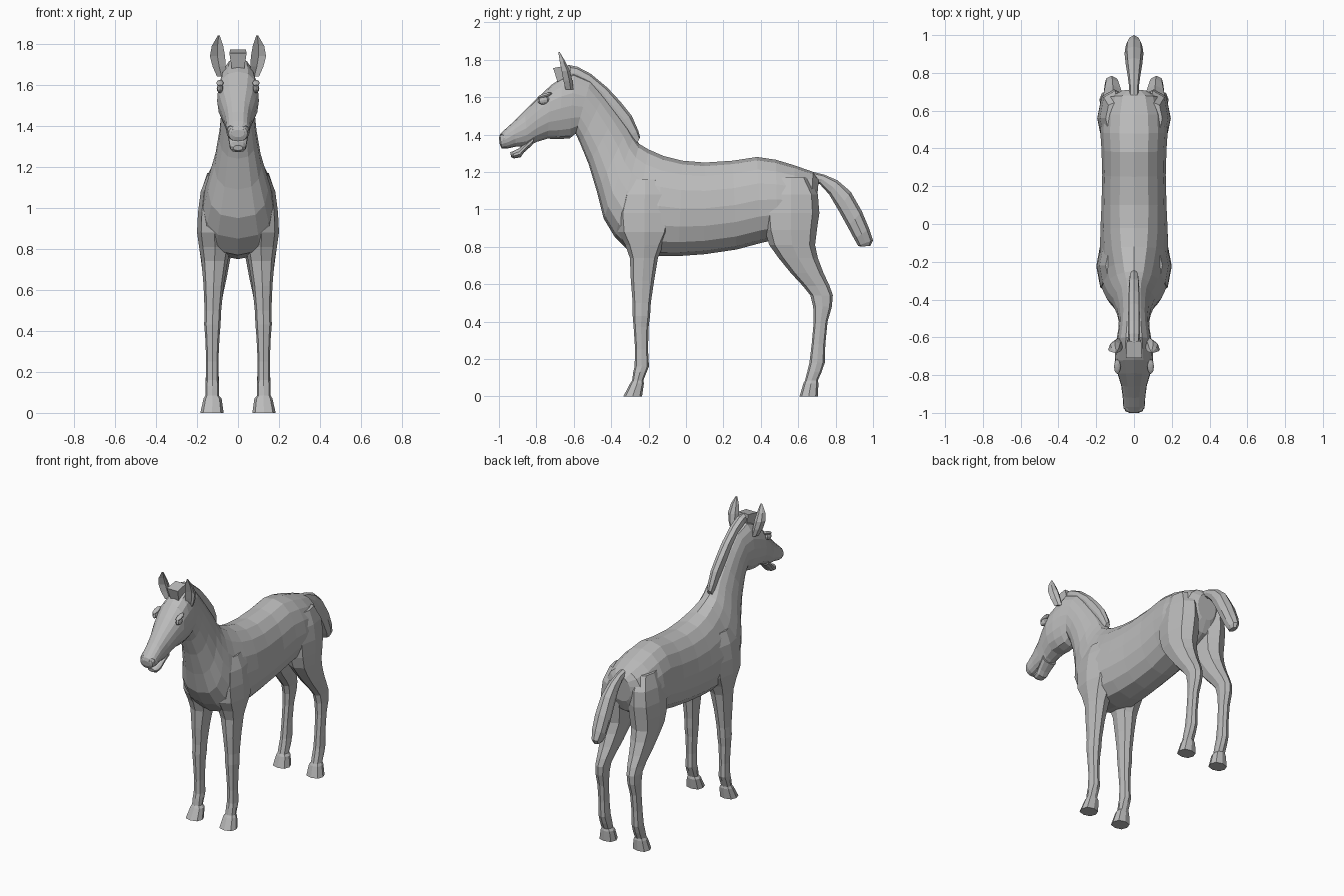
import bpy, bmesh, math
from mathutils import Vector, Matrix

coat = bpy.data.materials.new("grey_coat")
coat.diffuse_color = (0.5, 0.5, 0.5, 1)


def finish(name, bm):
    bmesh.ops.recalc_face_normals(bm, faces=bm.faces)
    me = bpy.data.meshes.new(name)
    bm.to_mesh(me)
    bm.free()
    me.materials.append(coat)
    ob = bpy.data.objects.new(name, me)
    bpy.context.collection.objects.link(ob)
    return ob


def loft(name, rings):
    """Skin a list of closed rings and cap both ends."""
    bm = bmesh.new()
    vs = [[bm.verts.new(p) for p in r] for r in rings]
    n = len(rings[0])
    for a, b in zip(vs, vs[1:]):
        for i in range(n):
            j = (i + 1) % n
            bm.faces.new((a[i], a[j], b[j], b[i]))
    bm.faces.new(vs[0])
    bm.faces.new(vs[-1])
    return finish(name, bm)


def power(v, p):
    return math.copysign(abs(v) ** p, v)


def upright(sections, n=16, p=0.8):
    """Rings from (top y, top z, bottom y, bottom z, half width, low bias)."""
    rings = []
    for ty, tz, by, bz, w, bias in sections:
        ring = []
        for i in range(n):
            a = 2 * math.pi * i / n
            c, s = math.cos(a), math.sin(a)
            x = w * power(s, p) * (1 - bias * c)
            ring.append((x, (ty + by) / 2 + (ty - by) / 2 * c,
                         (tz + bz) / 2 + (tz - bz) / 2 * c))
        rings.append(ring)
    return rings


def level(sections, side, n=8, p=0.8):
    """Rings from (z, y min, y max, x min, x max)."""
    rings = []
    for z, y0, y1, x0, x1 in sections:
        ring = []
        for i in range(n):
            a = 2 * math.pi * i / n
            ring.append((side * ((x0 + x1) / 2 + (x1 - x0) / 2 * power(math.cos(a), p)),
                         (y0 + y1) / 2 + (y1 - y0) / 2 * power(math.sin(a), p), z))
        rings.append(ring)
    return rings


# Rump, barrel, chest, neck and head as one skin
loft("body_neck_head", upright([
    (0.71, 1.16, 0.695, 0.99, 0.07, 0),
    (0.68, 1.20, 0.66, 0.91, 0.135, 0.05),
    (0.58, 1.235, 0.58, 0.86, 0.172, 0.08),
    (0.48, 1.265, 0.49, 0.84, 0.178, 0.08),
    (0.38, 1.28, 0.40, 0.82, 0.172, 0.08),
    (0.25, 1.26, 0.27, 0.785, 0.168, 0.05),
    (0.10, 1.25, 0.10, 0.76, 0.172, 0.05),
    (-0.02, 1.26, -0.04, 0.75, 0.178, 0.1),
    (-0.12, 1.285, -0.17, 0.75, 0.18, 0.2),
    (-0.20, 1.32, -0.30, 0.77, 0.172, 0.3),
    (-0.25, 1.35, -0.38, 0.85, 0.16, 0.35),
    (-0.28, 1.39, -0.44, 0.95, 0.138, 0.35),
    (-0.31, 1.44, -0.475, 1.09, 0.11, 0.3),
    (-0.37, 1.52, -0.52, 1.24, 0.09, 0.2),
    (-0.44, 1.61, -0.565, 1.35, 0.08, 0.1),
    (-0.51, 1.69, -0.59, 1.405, 0.082, 0.05),
    (-0.60, 1.73, -0.62, 1.38, 0.092, 0),
    (-0.66, 1.705, -0.68, 1.375, 0.10, 0),
    (-0.72, 1.665, -0.74, 1.378, 0.102, -0.05),
    (-0.79, 1.60, -0.80, 1.36, 0.086, -0.1),
    (-0.86, 1.53, -0.85, 1.335, 0.068, -0.05),
    (-0.92, 1.47, -0.91, 1.335, 0.06, 0),
    (-0.97, 1.425, -0.955, 1.325, 0.057, 0),
    (-0.995, 1.40, -0.985, 1.325, 0.046, 0),
    (-1.0, 1.38, -0.995, 1.345, 0.03, 0)]))

# Lower jaw and lip, left slightly open
loft("lower_jaw", upright([
    (-0.81, 1.40, -0.82, 1.345, 0.055, 0),
    (-0.86, 1.355, -0.865, 1.305, 0.046, 0),
    (-0.895, 1.325, -0.885, 1.278, 0.042, 0),
    (-0.925, 1.31, -0.92, 1.272, 0.038, 0),
    (-0.94, 1.305, -0.935, 1.28, 0.024, 0)], 10))

# Upright mane along the crest
loft("mane", upright([
    (-0.245, 1.385, -0.275, 1.33, 0.016, 0),
    (-0.255, 1.42, -0.31, 1.39, 0.024, 0),
    (-0.29, 1.50, -0.37, 1.46, 0.028, 0),
    (-0.35, 1.575, -0.43, 1.53, 0.03, 0),
    (-0.42, 1.65, -0.47, 1.60, 0.03, 0),
    (-0.51, 1.725, -0.54, 1.66, 0.03, 0),
    (-0.58, 1.762, -0.59, 1.69, 0.03, 0),
    (-0.63, 1.772, -0.63, 1.69, 0.026, 0)], 8, 0.5))

# Forelock block
loft("forelock", [
    [(-0.03, -0.685, 1.675), (0.03, -0.685, 1.675),
     (0.03, -0.61, 1.70), (-0.03, -0.61, 1.70)],
    [(-0.042, -0.71, 1.755), (0.042, -0.71, 1.755),
     (0.038, -0.62, 1.772), (-0.038, -0.62, 1.772)]])

# Tail, flaring toward the blunt end
loft("tail", upright([
    (0.66, 1.205, 0.68, 1.14, 0.024, 0),
    (0.74, 1.185, 0.715, 1.135, 0.026, 0),
    (0.81, 1.155, 0.765, 1.08, 0.034, 0),
    (0.88, 1.095, 0.815, 0.995, 0.044, 0),
    (0.94, 0.99, 0.865, 0.905, 0.05, 0),
    (0.98, 0.895, 0.90, 0.84, 0.045, 0),
    (1.0, 0.835, 0.92, 0.805, 0.03, 0),
    (0.985, 0.805, 0.935, 0.80, 0.018, 0)], 8))

FRONT = [
    (1.16, -0.29, -0.15, 0.06, 0.15),
    (1.08, -0.345, -0.095, 0.04, 0.182),
    (0.98, -0.375, -0.07, 0.04, 0.195),
    (0.88, -0.365, -0.08, 0.03, 0.20),
    (0.81, -0.325, -0.12, 0.035, 0.19),
    (0.74, -0.30, -0.15, 0.05, 0.178),
    (0.62, -0.295, -0.17, 0.07, 0.168),
    (0.50, -0.285, -0.188, 0.082, 0.163),
    (0.43, -0.285, -0.192, 0.085, 0.165),
    (0.37, -0.28, -0.20, 0.09, 0.16),
    (0.25, -0.272, -0.203, 0.096, 0.155),
    (0.16, -0.275, -0.198, 0.094, 0.157),
    (0.13, -0.282, -0.21, 0.092, 0.159),
    (0.085, -0.288, -0.228, 0.093, 0.159),
    (0.07, -0.298, -0.225, 0.08, 0.168),
    (0.0, -0.335, -0.235, 0.07, 0.184)]

HIND = [
    (1.17, 0.47, 0.65, 0.03, 0.15),
    (1.08, 0.42, 0.705, 0.02, 0.18),
    (0.98, 0.41, 0.713, 0.015, 0.193),
    (0.89, 0.42, 0.70, 0.015, 0.195),
    (0.81, 0.445, 0.69, 0.025, 0.19),
    (0.74, 0.495, 0.705, 0.04, 0.18),
    (0.66, 0.56, 0.735, 0.055, 0.17),
    (0.59, 0.625, 0.768, 0.07, 0.16),
    (0.54, 0.665, 0.785, 0.08, 0.157),
    (0.48, 0.68, 0.78, 0.085, 0.157),
    (0.40, 0.683, 0.757, 0.092, 0.155),
    (0.28, 0.672, 0.745, 0.096, 0.154),
    (0.18, 0.66, 0.742, 0.094, 0.157),
    (0.13, 0.648, 0.725, 0.092, 0.159),
    (0.085, 0.636, 0.705, 0.093, 0.159),
    (0.07, 0.628, 0.708, 0.08, 0.168),
    (0.0, 0.607, 0.705, 0.07, 0.184)]

# Ear rings: z, centre x, centre y, half width, half depth
EAR = [(1.64, 0.08, -0.63, 0.022, 0.028), (1.69, 0.092, -0.64, 0.032, 0.032),
       (1.74, 0.10, -0.65, 0.037, 0.03), (1.79, 0.10, -0.665, 0.028, 0.02),
       (1.84, 0.094, -0.68, 0.005, 0.005)]

for side, label in ((-1, "left"), (1, "right")):
    # Shoulder and thigh run into the legs and hooves
    loft(label + "_front_leg", level(FRONT, side))
    loft(label + "_hind_leg", level(HIND, side))

    # Cupped ear, hollow at the front
    loft(label + "_ear", [[
        (side * (x - w), y - d * 0.5, z), (side * x, y + d * 0.2, z),
        (side * (x + w), y - d * 0.5, z), (side * (x + w * 0.7), y + d * 0.5, z),
        (side * x, y + d, z), (side * (x - w * 0.7), y + d * 0.5, z)]
        for z, x, y, w, d in EAR])

    # Eyeball and brow ridge
    for part, pos, size, tilt in (
            ("eye", (0.088, -0.762, 1.583), (0.016, 0.032, 0.022), 0.2),
            ("brow", (0.088, -0.755, 1.609), (0.018, 0.042, 0.011), 0.3)):
        bm = bmesh.new()
        bmesh.ops.create_uvsphere(bm, u_segments=8, v_segments=6, radius=1)
        bmesh.ops.transform(bm, verts=bm.verts, matrix=Matrix.Translation(
            Vector((side * pos[0], pos[1], pos[2]))) @ Matrix.Rotation(tilt, 4, 'X')
            @ Matrix.Diagonal((*size, 1)))
        finish(label + "_" + part, bm)

    # Raised nostril rim
    bpy.ops.mesh.primitive_torus_add(
        major_segments=8, minor_segments=4, major_radius=0.019, minor_radius=0.006,
        location=(side * 0.036, -0.983, 1.382),
        rotation=(math.radians(80), 0, side * math.radians(40)))
    rim = bpy.context.object
    rim.name = label + "_nostril"
    rim.data.materials.append(coat)
